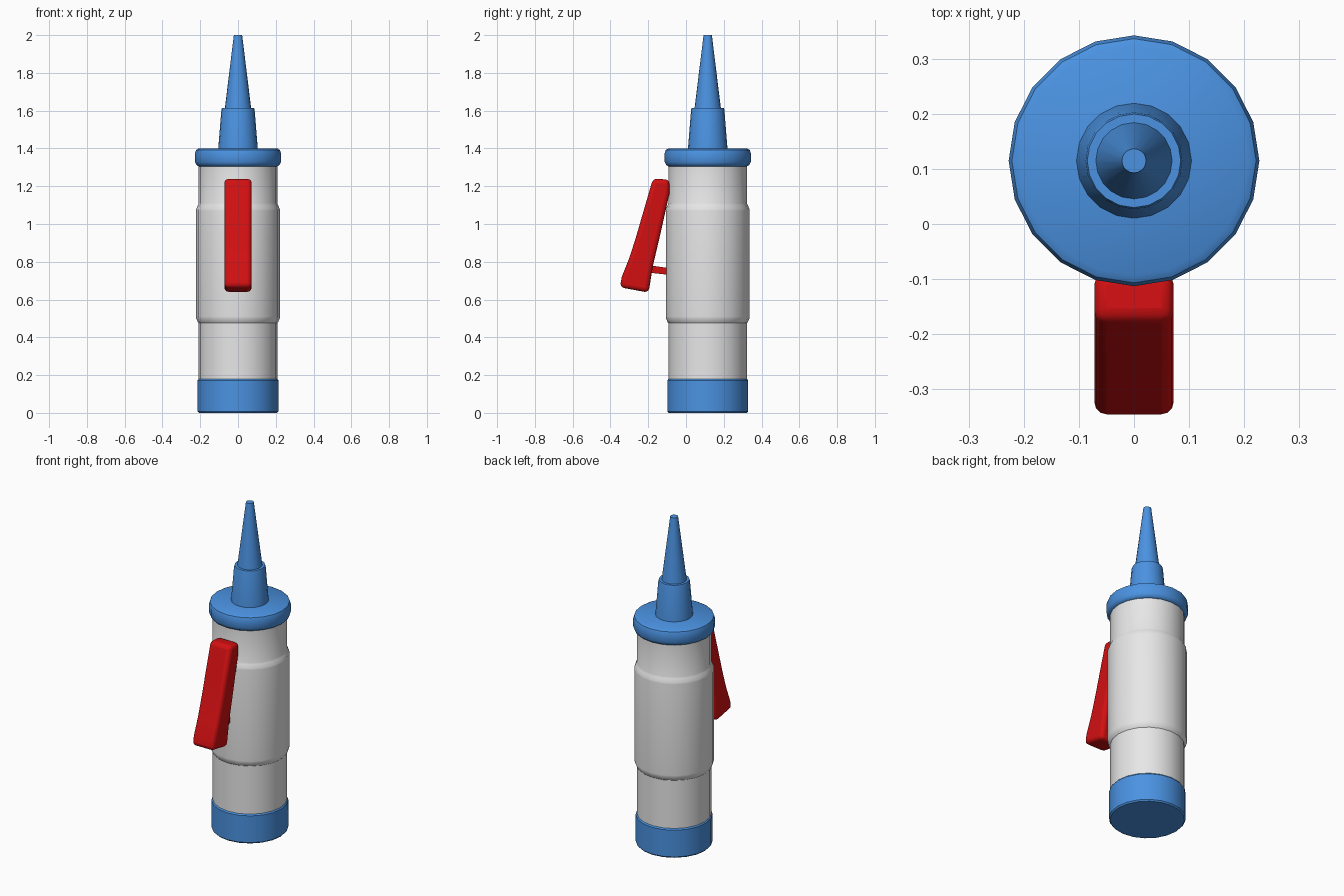
import bpy, bmesh, math
from mathutils import Vector

cube = bpy.data.objects.get("Cube")
if cube:
    bpy.data.objects.remove(cube, do_unlink=True)

AXIS_Y = 0.115
SIDES = 20


def material(name, rgb):
    m = bpy.data.materials.new(name)
    m.use_nodes = True
    m.diffuse_color = (*rgb, 1)
    m.node_tree.nodes["Principled BSDF"].inputs["Base Color"].default_value = (*rgb, 1)
    return m


BLUE = material("blue plastic", (0.07, 0.29, 0.76))
WHITE = material("white tube", (0.8, 0.8, 0.8))
RED = material("red lever", (0.65, 0.005, 0.006))


def finish(name, bm, mat, bevel=0, segments=2, angle=35):
    bmesh.ops.recalc_face_normals(bm, faces=bm.faces)
    me = bpy.data.meshes.new(name)
    bm.to_mesh(me)
    bm.free()
    ob = bpy.data.objects.new(name, me)
    bpy.context.collection.objects.link(ob)
    me.materials.append(mat)
    if bevel:
        mod = ob.modifiers.new("rounded edges", 'BEVEL')
        mod.width, mod.segments = bevel, segments
        mod.limit_method, mod.angle_limit = 'ANGLE', math.radians(40)
    bpy.ops.object.select_all(action='DESELECT')
    ob.select_set(True)
    bpy.context.view_layer.objects.active = ob
    bpy.ops.object.shade_smooth_by_angle(angle=math.radians(angle))
    return ob


def lathe(name, profile, mat):
    """Stack rings of (radius, height) and cap both ends."""
    bm = bmesh.new()
    rings = []
    for r, z in profile:
        rings.append([bm.verts.new((r * math.cos(a), AXIS_Y + r * math.sin(a), z))
                      for a in (2 * math.pi * i / SIDES for i in range(SIDES))])
    for lo, hi in zip(rings, rings[1:]):
        for i in range(SIDES):
            j = (i + 1) % SIDES
            bm.faces.new((lo[i], lo[j], hi[j], hi[i]))
    bm.faces.new(rings[0])
    bm.faces.new(rings[-1])
    return finish(name, bm, mat)


# Tube and its coloured ends
lathe("bottom_cap", [(0.207, 0), (0.214, 0.008), (0.214, 0.172), (0.208, 0.18)], BLUE)
lathe("tube_body", [(0.208, 0.175), (0.208, 0.475), (0.212, 0.48), (0.221, 0.50), (0.222, 0.51),
                    (0.222, 1.07), (0.221, 1.08), (0.212, 1.10), (0.208, 1.11), (0.208, 1.32)], WHITE)
lathe("top_cap", [(0.208, 1.305), (0.22, 1.312), (0.228, 1.328), (0.228, 1.375),
                  (0.222, 1.392), (0.208, 1.40)], BLUE)

# Stepped nozzle
lathe("nozzle_base", [(0.105, 1.395), (0.088, 1.605), (0.085, 1.615)], BLUE)
lathe("nozzle_tip", [(0.07, 1.61), (0.022, 2.0)], BLUE)


def side_extrusion(name, outline, half_width, bevel, segments):
    """Extrude a (y, z) outline across the model's width."""
    bm = bmesh.new()
    face = bm.faces.new([bm.verts.new((-half_width, y, z)) for y, z in outline])
    out = bmesh.ops.extrude_face_region(bm, geom=[face])
    bmesh.ops.translate(bm, vec=Vector((2 * half_width, 0, 0)),
                        verts=[v for v in out["geom"] if isinstance(v, bmesh.types.BMVert)])
    return finish(name, bm, RED, bevel, segments, 50)


# Squeeze lever and the peg joining it to the tube
side_extrusion("lever", [(-0.175, 1.24), (-0.088, 1.235), (-0.088, 1.16), (-0.135, 0.95),
                         (-0.175, 0.78), (-0.198, 0.637), (-0.35, 0.665), (-0.34, 0.72),
                         (-0.30, 0.82), (-0.265, 0.93)], 0.072, 0.022, 3)
side_extrusion("lever_peg", [(-0.22, 0.745), (-0.22, 0.785), (-0.10, 0.768), (-0.10, 0.732)],
               0.02, 0, 1)
